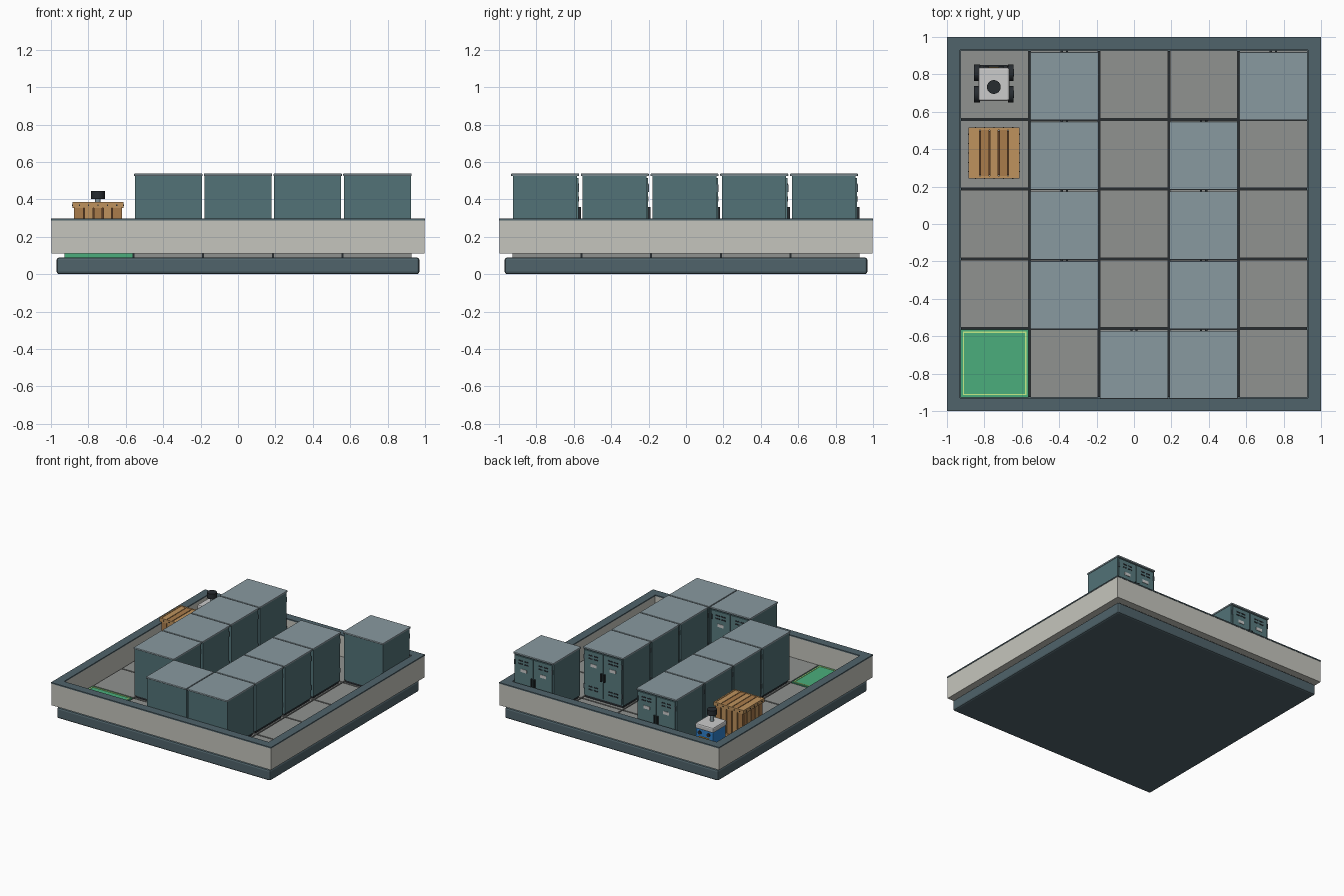
import bpy, bmesh
from mathutils import Matrix, Vector

if "Cube" in bpy.data.objects:
    bpy.data.objects.remove(bpy.data.objects["Cube"])

CELL = 0.3727
FLOOR = 0.12


def mat(name, rgb):
    m = bpy.data.materials.new(name)
    m.diffuse_color = (*rgb, 1)
    m.use_nodes = True
    m.node_tree.nodes["Principled BSDF"].inputs["Base Color"].default_value = m.diffuse_color
    return m


SLATE = mat("slate", (0.08, 0.125, 0.145))
WALL = mat("wall_grey", (0.56, 0.56, 0.51))
TILE = mat("tile_grey", (0.28, 0.29, 0.28))
DARK = mat("dark", (0.02, 0.025, 0.03))
GREEN = mat("goal_green", (0.07, 0.42, 0.2))
LIME = mat("goal_line", (0.55, 0.85, 0.25))
TEAL = mat("cabinet_teal", (0.085, 0.17, 0.185))
DOOR = mat("door_teal", (0.10, 0.20, 0.215))
LID = mat("lid_grey", (0.25, 0.32, 0.35))
LABEL = mat("label_pale", (0.7, 0.72, 0.7))
WOOD = mat("wood", (0.40, 0.20, 0.07))
WOOD2 = mat("wood_light", (0.52, 0.29, 0.11))
BROWN = mat("wood_dark", (0.12, 0.05, 0.02))
BLUE = mat("robot_blue", (0.03, 0.22, 0.6))
WHITE = mat("robot_white", (0.8, 0.8, 0.8))
ORANGE = mat("robot_orange", (0.9, 0.4, 0.03))


def boxes(name, spans, material, loc=(0, 0, 0), bevel=0):
    """One object out of boxes given as (x0, x1, y0, y1, z0, z1)."""
    bm = bmesh.new()
    for x0, x1, y0, y1, z0, z1 in spans:
        centre = Vector((x0 + x1, y0 + y1, z0 + z1)) / 2
        m = Matrix.Translation(centre) @ Matrix.Diagonal((x1 - x0, y1 - y0, z1 - z0, 1))
        bmesh.ops.create_cube(bm, size=1, matrix=m)
    me = bpy.data.meshes.new(name)
    bm.to_mesh(me)
    bm.free()
    me.materials.append(material)
    ob = bpy.data.objects.new(name, me)
    ob.location = loc
    bpy.context.collection.objects.link(ob)
    if bevel:
        b = ob.modifiers.new("bevel", "BEVEL")
        b.width, b.segments = bevel, 2
    return ob


def cyl(name, r, depth, loc, material, axis="Z", sides=24):
    rot = (0, 1.570796, 0) if axis == "X" else (1.570796, 0, 0) if axis == "Y" else (0, 0, 0)
    bpy.ops.mesh.primitive_cylinder_add(vertices=sides, radius=r, depth=depth, location=loc, rotation=rot)
    ob = bpy.context.object
    ob.name = name
    ob.data.materials.append(material)
    bpy.ops.object.shade_smooth_by_angle()
    return ob


def frame(o, i, z0, z1):
    """Four spans forming a square ring; the side pieces run full length."""
    return [(-o, -i, -o, o, z0, z1), (i, o, -o, o, z0, z1),
            (-i, i, -o, -i, z0, z1), (-i, i, i, o, z0, z1)]


# base, walls and wall caps
boxes("base_slab", [(-0.97, 0.97, -0.97, 0.97, 0, 0.09)], SLATE, bevel=0.014)
boxes("walls", frame(0.997, 0.935, 0.11, 0.29), WALL)
boxes("wall_caps", frame(1.0, 0.93, 0.288, 0.298), SLATE)
boxes("floor_joints", [(-0.925, 0.925, -0.925, 0.925, 0.085, FLOOR - 0.01)], DARK)

# floor tiles, with the goal in the front left corner
h = 0.181
goal = (-2, -2)
tiles = []
for i in range(-2, 3):
    for j in range(-2, 3):
        if (i, j) != goal:
            x, y = i * CELL, j * CELL
            tiles.append((x - h, x + h, y - h, y + h, 0.09, FLOOR))
boxes("floor_tiles", tiles, TILE)
gx = gy = -2 * CELL
boxes("goal_tile", [(-h, h, -h, h, 0.09, FLOOR + 0.002)], GREEN, (gx, gy, 0))
boxes("goal_outline", frame(0.17, 0.163, FLOOR, FLOOR + 0.005), LIME, (gx, gy, 0))

# cabinet parts around the cell centre, doors facing the back
F = 0.162
slots, labels, handles, doors, hinges = [], [], [], [], []
for s in (-1, 1):
    def put(lst, a, b, y0, y1, z0, z1):
        lst.append((min(s * a, s * b), max(s * a, s * b), y0, y1, z0, z1))
    put(doors, 0.004, 0.168, F, F + 0.008, 0.15, 0.515)
    put(handles, 0.008, 0.02, F + 0.006, F + 0.021, 0.295, 0.36)
    put(labels, 0.06, 0.115, F + 0.006, F + 0.011, 0.39, 0.415)
    for z in (0.45, 0.475, 0.195, 0.22):
        for a in (0.045, 0.095):
            put(slots, a, a + 0.038, F + 0.006, F + 0.010, z, z + 0.01)
    for z in (0.2, 0.44):
        put(hinges, 0.164, 0.174, F + 0.002, F + 0.012, z, z + 0.04)
PARTS = [
    ("plinth", [(-0.17, 0.17, -0.172, F - 0.006, FLOOR, 0.142)], DARK),
    ("body", [(-0.179, 0.179, -0.18, F, 0.14, 0.526)], TEAL),
    ("lid", [(-0.183, 0.183, -0.19, 0.174, 0.524, 0.538)], LID),
    ("doors", doors, DOOR), ("handles", handles, DARK), ("labels", labels, LABEL),
    ("vents", slots, DARK), ("hinges", hinges, SLATE),
]
CABINETS = [(-1, 2), (2, 2), (-1, 1), (1, 1), (-1, 0), (1, 0), (-1, -1), (1, -1), (0, -2), (1, -2)]
for n, (i, j) in enumerate(CABINETS):
    for part, spans, m in PARTS:
        boxes(f"cabinet_{n + 1}_{part}", spans, m, (i * CELL, j * CELL, 0),
              0.004 if part == "lid" else 0)

# wooden crate
C = (-2 * CELL - 0.003, CELL + 0.007, 0)
T = 0.385
boxes("crate_core", [(-0.118, 0.118, -0.118, 0.118, FLOOR, T - 0.012)], BROWN, C)
planks, planks_light, top, top_light = [], [], [], []
w = 0.25 / 5
for k in range(5):
    a, b = -0.125 + k * w + 0.003, -0.125 + (k + 1) * w - 0.003
    side = planks_light if k % 2 else planks
    for s in (-1, 1):
        lo, hi = sorted((s * 0.115, s * 0.128))
        side.append((a, b, lo, hi, FLOOR + 0.005, T - 0.015))
        side.append((lo, hi, a, b, FLOOR + 0.005, T - 0.015))
    (top_light if k % 2 == 0 else top).append((a, b, -0.127, 0.127, T - 0.014, T - 0.002))
boxes("crate_side_planks", planks, WOOD, C)
boxes("crate_side_planks_light", planks_light, WOOD2, C)
boxes("crate_top_planks", top, WOOD, C)
boxes("crate_top_planks_light", top_light, WOOD2, C)
boxes("crate_top_rails", frame(0.136, 0.124, T - 0.032, T), WOOD2, C)
boxes("crate_bottom_rails", frame(0.136, 0.124, FLOOR, FLOOR + 0.032), WOOD2, C)
nails = []
for k in range(5):
    p = -0.1 + k * w
    for s in (-1, 1):
        for z in (T - 0.016, FLOOR + 0.016):
            for u, v in ((p, s * 0.137), (s * 0.137, p)):
                nails.append((u - 0.003, u + 0.003, v - 0.003, v + 0.003, z - 0.003, z + 0.003))
boxes("crate_nails", nails, DARK, C)

# small wheeled robot facing the back
rx, ry = -2 * CELL - 0.004, 2 * CELL + 0.003
R = (rx, ry, 0)
boxes("robot_chassis", [(-0.07, 0.07, -0.085, 0.085, 0.135, 0.16)], DARK, R)
boxes("robot_body", [(-0.08, 0.08, -0.085, 0.085, 0.155, 0.31)], BLUE, R, 0.008)
boxes("robot_top", [(-0.083, 0.083, -0.09, 0.088, 0.305, 0.348)], WHITE, R, 0.01)
boxes("robot_bumper", [(-0.075, 0.075, 0.08, 0.102, 0.15, 0.18)], DARK, R, 0.005)
boxes("robot_stripe", [(-0.05, 0.05, 0.08, 0.09, 0.235, 0.25)], ORANGE, R)
for s in (-1, 1):
    cyl("robot_eye", 0.015, 0.012, (rx + s * 0.04, ry + 0.087, 0.28), DARK, "Y", 16)
    for y in (-0.055, 0.06):
        cyl("robot_wheel", 0.045, 0.03, (rx + s * 0.09, ry + y, FLOOR + 0.045), DARK, "X")
        cyl("robot_hub", 0.02, 0.034, (rx + s * 0.09, ry + y, FLOOR + 0.045), LID, "X", 16)
cyl("robot_neck", 0.014, 0.07, (rx, ry - 0.016, 0.375), LID)
cyl("robot_sensor_head", 0.037, 0.042, (rx, ry - 0.016, 0.424), DARK)
